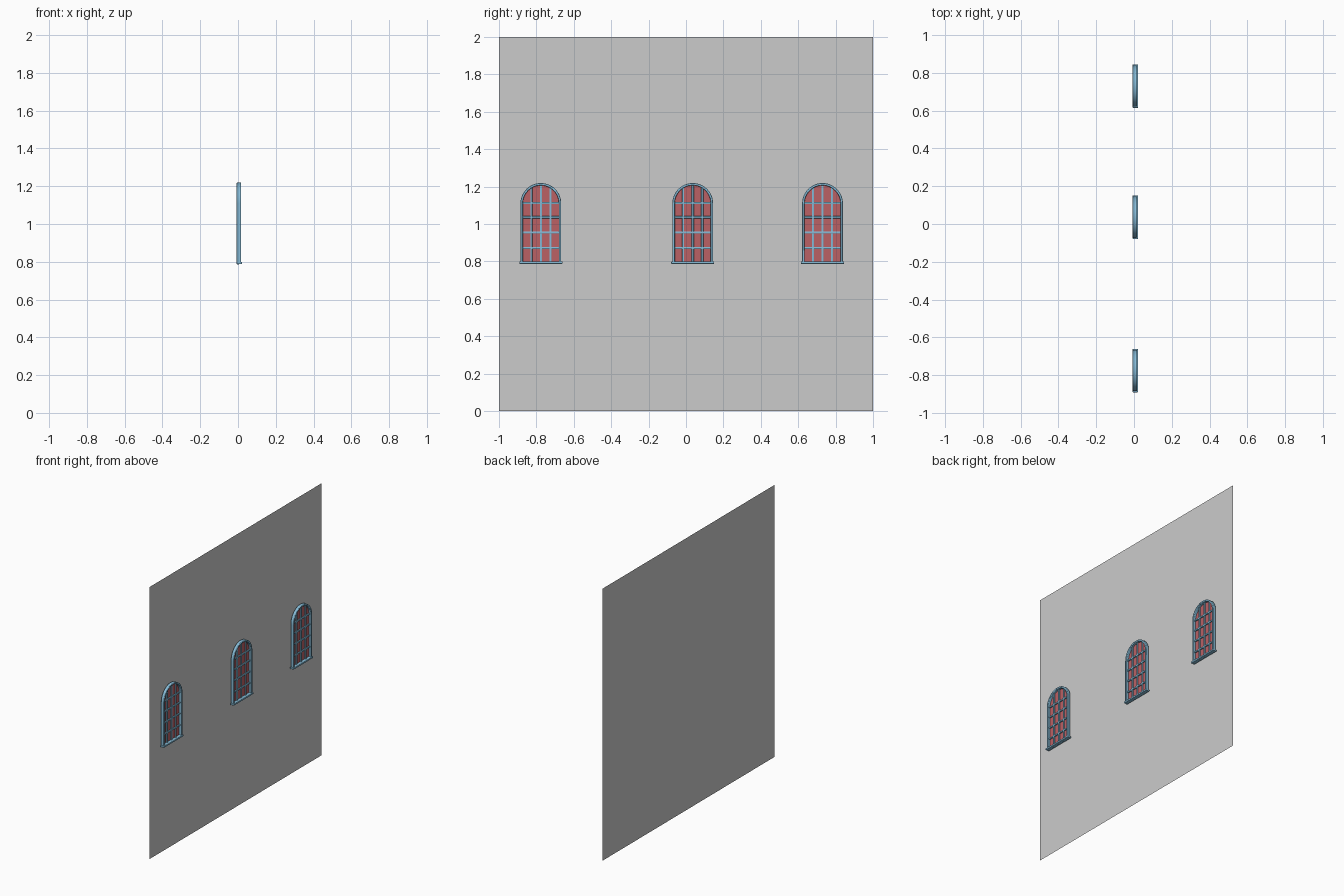
import bpy, bmesh, math

if "Cube" in bpy.data.objects:
    bpy.data.objects.remove(bpy.data.objects["Cube"])

WINDOW_Y = (-0.776, 0.036, 0.730)
R_OUT, R_IN = 0.109, 0.096
SPRING, BOTTOM = 1.110, 0.79
BACK, FRONT = -0.007, 0.0165
PANE_X = -0.002
SEG = 24


def material(name, color):
    m = bpy.data.materials.new(name)
    m.diffuse_color = color
    m.use_nodes = True
    m.node_tree.nodes["Principled BSDF"].inputs["Base Color"].default_value = m.diffuse_color
    return m


blue = material("blue_paint", (0.24, 0.50, 0.68, 1))
red = material("red_glass", (0.50, 0.12, 0.13, 1))


def finish(name, bm, mat=None):
    me = bpy.data.meshes.new(name)
    bm.to_mesh(me)
    bm.free()
    ob = bpy.data.objects.new(name, me)
    bpy.context.collection.objects.link(ob)
    if mat:
        me.materials.append(mat)
    return ob


def arch(r, bottom):
    """Round-headed outline as (y, z) points, from right foot to left foot."""
    pts = [(r, bottom)]
    pts += [(r * math.cos(math.pi * i / SEG), SPRING + r * math.sin(math.pi * i / SEG))
            for i in range(SEG + 1)]
    return pts + [(-r, bottom)]


def add_box(bm, x0, x1, y0, y1, z0, z1):
    res = bmesh.ops.create_cube(bm, size=1)
    for v in res["verts"]:
        v.co.x = (x0 + x1) / 2 + v.co.x * (x1 - x0)
        v.co.y = (y0 + y1) / 2 + v.co.y * (y1 - y0)
        v.co.z = (z0 + z1) / 2 + v.co.z * (z1 - z0)


def bevel(ob, width):
    b = ob.modifiers.new("bevel", "BEVEL")
    b.width = width
    b.segments = 2


def window(index, yc):
    parts = []

    # arched frame: rectangular section swept along the outline
    bm = bmesh.new()
    outer, inner = arch(R_OUT, BOTTOM), arch(R_IN, BOTTOM)
    rings = [[bm.verts.new((x, *p)) for x, p in
              ((BACK, o), (FRONT, o), (FRONT, i), (BACK, i))]
             for o, i in zip(outer, inner)]
    for a, b in zip(rings, rings[1:]):
        for k in range(4):
            n = (k + 1) % 4
            bm.faces.new((a[k], a[n], b[n], b[k]))
    bm.faces.new(rings[0])
    bm.faces.new(rings[-1])
    bmesh.ops.recalc_face_normals(bm, faces=bm.faces)
    frame = finish(f"window_frame_{index}", bm, blue)
    bevel(frame, 0.003)
    parts.append(frame)

    # glass pane
    bm = bmesh.new()
    face = bm.faces.new([bm.verts.new((PANE_X, *p)) for p in arch(R_IN + 0.004, BOTTOM)])
    face.normal_update()
    if face.normal.x < 0:
        face.normal_flip()
    parts.append(finish(f"glass_pane_{index}", bm, red))

    # glazing bars
    bm = bmesh.new()
    r, h = R_IN + 0.003, 0.0055
    for d in (-0.051, 0, 0.051):
        top = SPRING + math.sqrt(r * r - d * d)
        add_box(bm, -0.005, 0.006, d - h, d + h, BOTTOM - 0.004, top)
    for z in (0.871, 0.955, 1.036, 1.113):
        add_box(bm, -0.005, 0.0065, -r, r, z - h, z + h)
    bars = finish(f"glazing_bars_{index}", bm, blue)
    bevel(bars, 0.002)
    parts.append(bars)

    # sill
    bm = bmesh.new()
    add_box(bm, BACK, 0.021, -0.115, 0.115, 0.787, 0.799)
    sill = finish(f"window_sill_{index}", bm, blue)
    bevel(sill, 0.002)
    parts.append(sill)

    for ob in parts:
        ob.location.y = yc


# flat wall behind the windows
bm = bmesh.new()
bm.faces.new([bm.verts.new((-0.021, y, z)) for y, z in ((-1, 0), (1, 0), (1, 2), (-1, 2))])
finish("wall", bm)

for n, y in enumerate(WINDOW_Y, 1):
    window(n, y)

# smooth arches, sharp corners
bpy.ops.object.select_all(action="DESELECT")
for ob in bpy.data.objects:
    if ob.name.startswith("window_frame"):
        ob.select_set(True)
        bpy.context.view_layer.objects.active = ob
bpy.ops.object.shade_smooth_by_angle(angle=math.radians(30))
